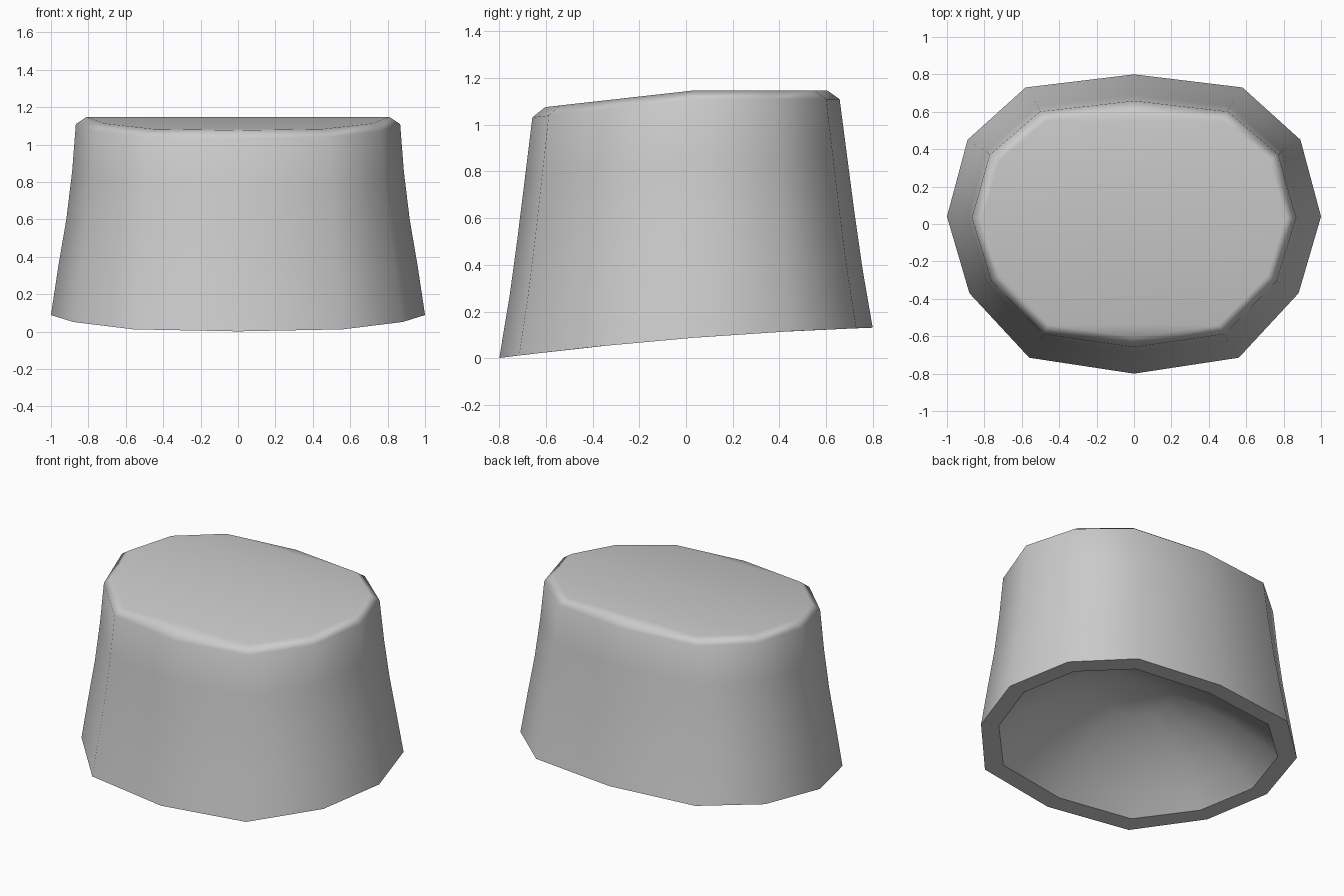
import bpy
import bmesh

if "Cube" in bpy.data.objects:
    bpy.data.objects.remove(bpy.data.objects["Cube"], do_unlink=True)

# Plain grey material
grey = bpy.data.materials.new("plain_grey")
grey.use_nodes = True
colour = (0.6, 0.6, 0.6, 1)
grey.diffuse_color = colour
grey.node_tree.nodes["Principled BSDF"].inputs["Base Color"].default_value = colour

# Twelve-sided footprint: one half from back to front, mirrored for the other
half = [(0, 0.8), (0.58, 0.73), (0.89, 0.45), (1, 0.04),
        (0.88, -0.37), (0.56, -0.715), (0, -0.8)]
outline = half + [(-x, y) for x, y in half[-2:0:-1]]
count = len(outline)
dome_rise = 0.38


def bottom_height(y):
    return 0.085 + 0.081 * y - 0.03 * y * y


def shoulder_height(y):
    """Level at the back, falling away towards the front."""
    return 1.11 - 0.112 * max(0, 0.04 - y)


def add_ring(bm, sx, sy, height):
    """Scaled footprint, with the height of each corner given by a rule."""
    return [bm.verts.new((x * sx, y * sy, height(y, y * sy))) for x, y in outline]


def wall_ring(bm, t, sx, sy):
    """Ring at t of the way from the sloped base to the shoulder."""
    def height(y, py):
        low = bottom_height(y)
        return low + (shoulder_height(py) - low) * t
    return add_ring(bm, sx, sy, height)


def dome_ring(bm, s):
    """Ring of the shallow domed hollow, s being its share of the opening."""
    return add_ring(bm, 0.89 * s, 0.865 * s,
                    lambda y, py: bottom_height(py) + dome_rise * (1 - s * s))


bm = bmesh.new()

# Rings from the cap edge, down the wall, under the rim and up into the dome
rings = [add_ring(bm, 0.81, 0.755, lambda y, py: shoulder_height(py) + 0.038)]
for t, sx, sy in [(1, 0.867, 0.823), (0.75, 0.887, 0.863),
                  (0.5, 0.918, 0.903), (0.26, 0.96, 0.945), (0, 1, 1)]:
    rings.append(wall_ring(bm, t, sx, sy))
for s in (1, 0.88, 0.72, 0.52, 0.3, 0.12):
    rings.append(dome_ring(bm, s))
for a, b in zip(rings, rings[1:]):
    for i in range(count):
        j = (i + 1) % count
        bm.faces.new((a[i], a[j], b[j], b[i]))

# Gently curved top made of strips running from side to side
top = rings[0]
for i in range(count // 2):
    strip = [top[i], top[i + 1], top[-i - 1], top[-i % count]]
    bm.faces.new(list(dict.fromkeys(strip)))

# Crown of the dome
bm.faces.new(rings[-1])
bmesh.ops.recalc_face_normals(bm, faces=bm.faces)

# Smooth shading with a crisp rim around the opening
for face in bm.faces:
    face.smooth = True
for loop in (rings[5], rings[6]):
    for i in range(count):
        bm.edges.get((loop[i], loop[(i + 1) % count])).smooth = False

mesh = bpy.data.meshes.new("hollow_cap")
bm.to_mesh(mesh)
bm.free()
mesh.materials.append(grey)
cap = bpy.data.objects.new("hollow_cap", mesh)
bpy.context.collection.objects.link(cap)

# Large faces lead the shading, so only the bevel looks rounded
shading = cap.modifiers.new("even_shading", "WEIGHTED_NORMAL")
shading.keep_sharp = True
